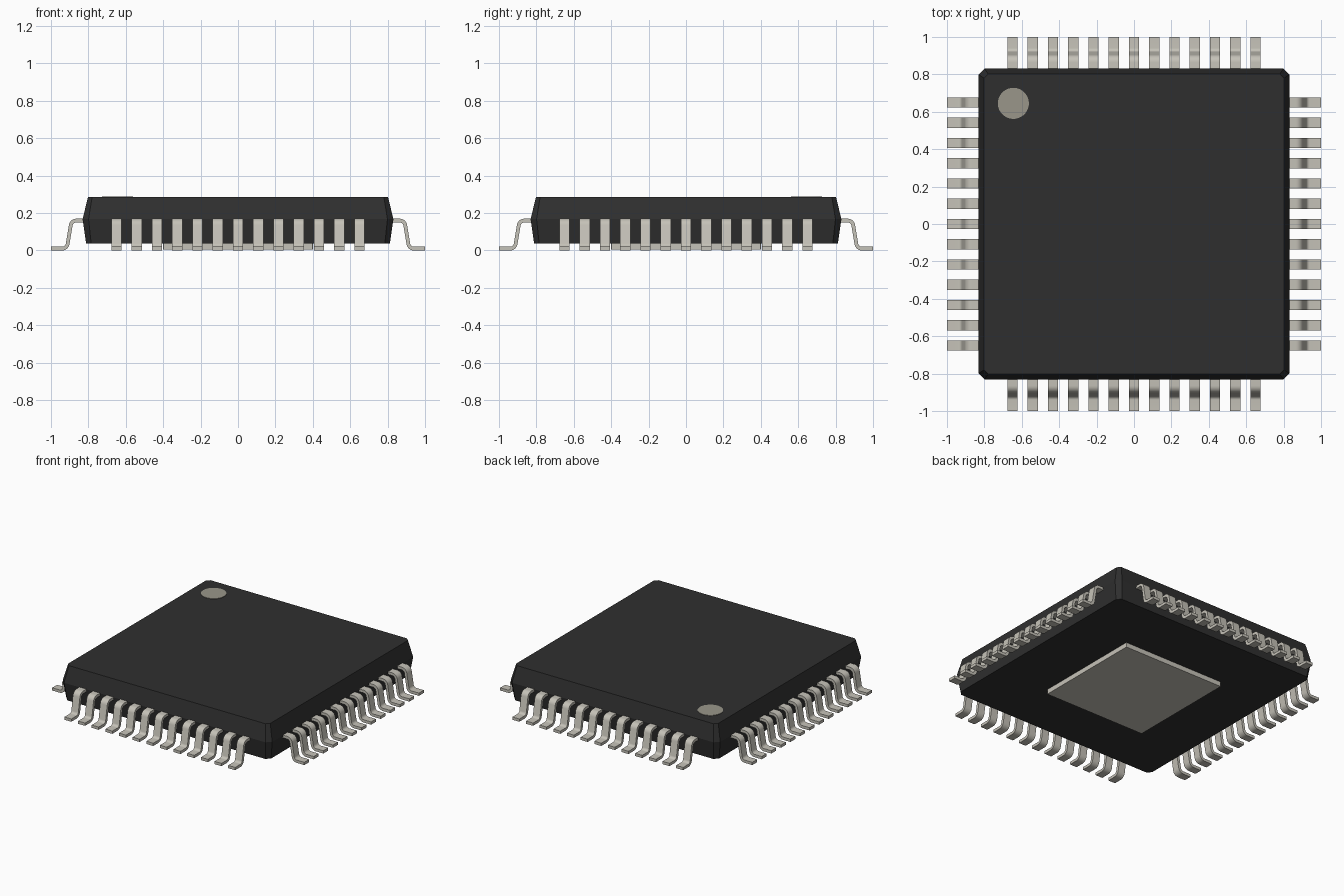
import bpy
import bmesh
import math
from mathutils import Vector

cube = bpy.data.objects.get("Cube")
if cube:
    bpy.data.objects.remove(cube, do_unlink=True)


def material(name, r, g, b, rough):
    m = bpy.data.materials.new(name)
    m.use_nodes = True
    m.diffuse_color = (r, g, b, 1)
    shader = m.node_tree.nodes["Principled BSDF"]
    shader.inputs["Base Color"].default_value = (r, g, b, 1)
    shader.inputs["Roughness"].default_value = rough
    return m


black = material("black_plastic", 0.028, 0.028, 0.028, 0.6)
metal = material("pale_metal", 0.56, 0.54, 0.48, 0.4)
grey = material("marker_grey", 0.32, 0.305, 0.255, 0.6)


def add_object(name, bm, mat):
    bmesh.ops.recalc_face_normals(bm, faces=bm.faces)
    mesh = bpy.data.meshes.new(name)
    bm.to_mesh(mesh)
    bm.free()
    mesh.materials.append(mat)
    ob = bpy.data.objects.new(name, mesh)
    bpy.context.collection.objects.link(ob)
    return ob


def loft(name, rings, mat):
    """Stack closed rings of points and cap both ends."""
    bm = bmesh.new()
    loops = [[bm.verts.new(p) for p in ring] for ring in rings]
    n = len(loops[0])
    for a, b in zip(loops, loops[1:]):
        for i in range(n):
            j = (i + 1) % n
            bm.faces.new((a[i], a[j], b[j], b[i]))
    bm.faces.new(loops[0][::-1])
    bm.faces.new(loops[-1])
    return add_object(name, bm, mat)


def chamfered_square(half, cut, z):
    k = half - cut
    corner = [(half, -k), (half, k)]
    ring = []
    for x, y in corner:
        ring.append((x, y, z))
    for turn in range(3):
        corner = [(-y, x) for x, y in corner]
        ring += [(x, y, z) for x, y in corner]
    return ring


# Package body: two tapered halves meeting at a seam
SEAM, TOP = 0.168, 0.285
loft("package_body", [chamfered_square(0.812, 0.027, 0.038),
                      chamfered_square(0.831, 0.032, SEAM),
                      chamfered_square(0.802, 0.022, TOP)], black)

# Exposed pad underneath
loft("thermal_pad", [chamfered_square(0.4, 0.001, z) for z in (0.004, 0.045)], metal)

# Corner marker disc on the top
bm = bmesh.new()
bmesh.ops.create_cone(bm, cap_ends=True, segments=48, radius1=0.083,
                      radius2=0.083, depth=0.004)
marker = add_object("corner_marker", bm, grey)
marker.location = (-0.645, 0.645, TOP + 0.001)


def rounded_path(points, radius, steps):
    """Fillet the inner corners; return centre points with their normals."""
    pts = [Vector(p) for p in points]
    out = []
    for i, p in enumerate(pts):
        if i in (0, len(pts) - 1):
            d = (pts[1] - p) if i == 0 else (p - pts[i - 1])
            d.normalize()
            out.append((p, Vector((-d.y, d.x))))
            continue
        d1 = (p - pts[i - 1]).normalized()
        d2 = (pts[i + 1] - p).normalized()
        turn = math.atan2(d1.x * d2.y - d1.y * d2.x, d1.dot(d2))
        side = math.copysign(1, turn)
        start = p - d1 * radius * math.tan(abs(turn) / 2)
        n1 = Vector((-d1.y, d1.x))
        centre = start + n1 * radius * side
        for s in range(steps + 1):
            a = turn * s / steps
            n = Vector((n1.x * math.cos(a) - n1.y * math.sin(a),
                        n1.x * math.sin(a) + n1.y * math.cos(a)))
            out.append((centre - n * radius * side, n))
    return out


# Gull-wing leads: one bent strip, arrayed along each side
COUNT, PITCH, WIDTH, THICK = 13, 0.1083, 0.055, 0.02
path = rounded_path([(0.8, 0.16), (0.89, 0.16), (0.915, 0.01), (1.0, 0.01)], 0.03, 7)
first = -PITCH * (COUNT - 1) / 2
rings = []
for p, n in path:
    a, b = p + n * THICK / 2, p - n * THICK / 2
    lo, hi = first - WIDTH / 2, first + WIDTH / 2
    rings.append([(a.x, lo, a.y), (a.x, hi, a.y), (b.x, hi, b.y), (b.x, lo, b.y)])

for turn, side in enumerate(("left", "back", "right", "front")):
    leads = loft(side + "_leads", rings, metal)
    leads.rotation_euler.z = turn * math.pi / 2
    array = leads.modifiers.new("row", 'ARRAY')
    array.count = COUNT
    array.use_relative_offset = False
    array.use_constant_offset = True
    array.constant_offset_displace = (0, PITCH, 0)
    bpy.ops.object.select_all(action='DESELECT')
    leads.select_set(True)
    bpy.context.view_layer.objects.active = leads
    bpy.ops.object.shade_smooth_by_angle(angle=math.radians(35))
